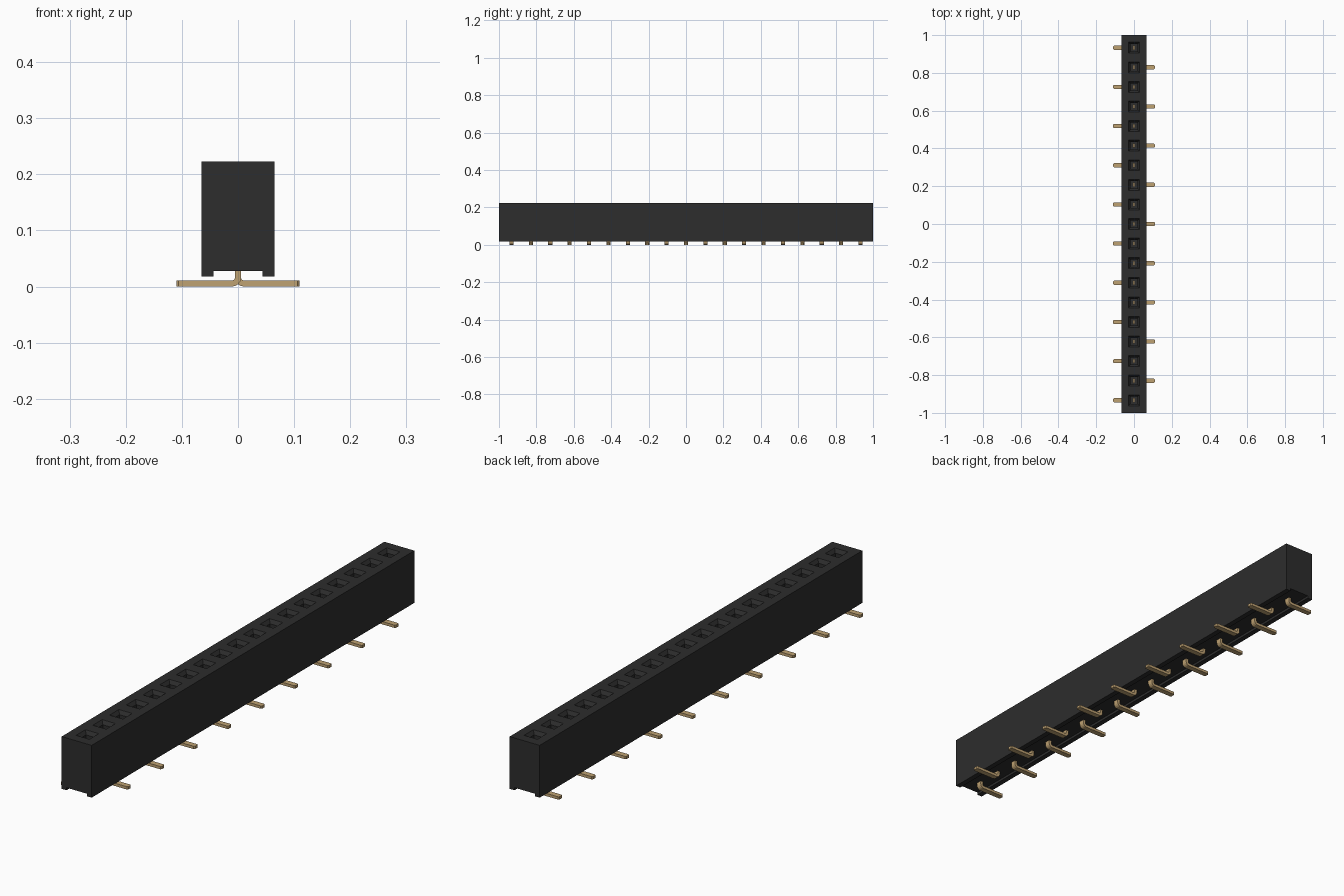
import bpy, bmesh, math

cube = bpy.data.objects.get("Cube")
if cube:
    bpy.data.objects.remove(cube, do_unlink=True)

COUNT, PITCH = 19, 0.1037
TOP = 0.223


def material(name, rgb):
    m = bpy.data.materials.new(name)
    m.use_nodes = True
    m.diffuse_color = (*rgb, 1)
    m.node_tree.nodes["Principled BSDF"].inputs["Base Color"].default_value = (*rgb, 1)
    return m


def finish(bm, name, mat):
    bmesh.ops.recalc_face_normals(bm, faces=bm.faces)
    mesh = bpy.data.meshes.new(name)
    bm.to_mesh(mesh)
    bm.free()
    mesh.materials.append(mat)
    obj = bpy.data.objects.new(name, mesh)
    bpy.context.collection.objects.link(obj)
    return obj


black = material("black plastic", (0.026, 0.026, 0.026))
gold = material("gold plating", (0.52, 0.36, 0.17))
pin_y = [(i - (COUNT - 1) / 2) * PITCH for i in range(COUNT)]

# Housing: channelled profile swept along y, one section per contact
profile = [(-0.065, TOP), (-0.065, 0.018), (-0.044, 0.018), (-0.044, 0.028),
           (0.044, 0.028), (0.044, 0.018), (0.065, 0.018), (0.065, TOP)]
cuts = [-1.0] + [y + PITCH / 2 for y in pin_y[:-1]] + [1.0]
bm = bmesh.new()
rings = [[bm.verts.new((x, y, z)) for x, z in profile] for y in cuts]
n = len(profile)
tops = []
for a, b in zip(rings, rings[1:]):
    for k in range(n):
        j = (k + 1) % n
        f = bm.faces.new((a[k], a[j], b[j], b[k]))
    tops.append(f)
bm.faces.new(rings[0])
bm.faces.new(rings[-1][::-1])

# Sockets: square rim, funnel lead-in, straight well
for face, y in zip(tops, pin_y):
    for half, z in ((0.029, TOP), (0.019, TOP - 0.014), (0.019, 0.08)):
        face = bmesh.ops.extrude_discrete_faces(bm, faces=[face])["faces"][0]
        mid = face.calc_center_median()
        for v in face.verts:
            v.co = (math.copysign(half, v.co.x - mid.x),
                    y + math.copysign(half, v.co.y - mid.y), z)
finish(bm, "housing", black)


# Contact: upright stem bent into a flat foot, clipped at the tip corners
def contact(name, y, side):
    h, r, foot, w = 0.0055, 0.0105, 0.11, 0.011
    cz = r + h
    arc = [math.radians(a) for a in (180, 202.5, 225, 247.5, 270)]
    outer = [(-h, 0.13)] + [(r + (r + h) * math.cos(a), cz + (r + h) * math.sin(a)) for a in arc]
    inner = [(h, 0.13)] + [(r + (r - h) * math.cos(a), cz + (r - h) * math.sin(a)) for a in arc]
    outer += [(foot, 0)]
    inner += [(foot, 2 * h)]
    bm = bmesh.new()
    rows = [[bm.verts.new((side * x, y + d, z)) for (x, z), d in
             ((o, -w), (o, w), (i, w), (i, -w))] for o, i in zip(outer, inner)]
    for a, b in zip(rows, rows[1:]):
        for k in range(4):
            j = (k + 1) % 4
            bm.faces.new((a[k], a[j], b[j], b[k]))
    bm.faces.new(rows[0])
    bm.faces.new(rows[-1][::-1])
    tip = [e for e in bm.edges if all(abs(v.co.x) > foot - 1e-4 for v in e.verts)
           and abs(e.verts[0].co.y - e.verts[1].co.y) < 1e-5]
    bmesh.ops.bevel(bm, geom=tip, offset=0.004, segments=1, affect='EDGES')
    finish(bm, name, gold)


for i, y in enumerate(pin_y):
    contact(f"contact_{i + 1:02d}", y, 1 if i % 2 else -1)
